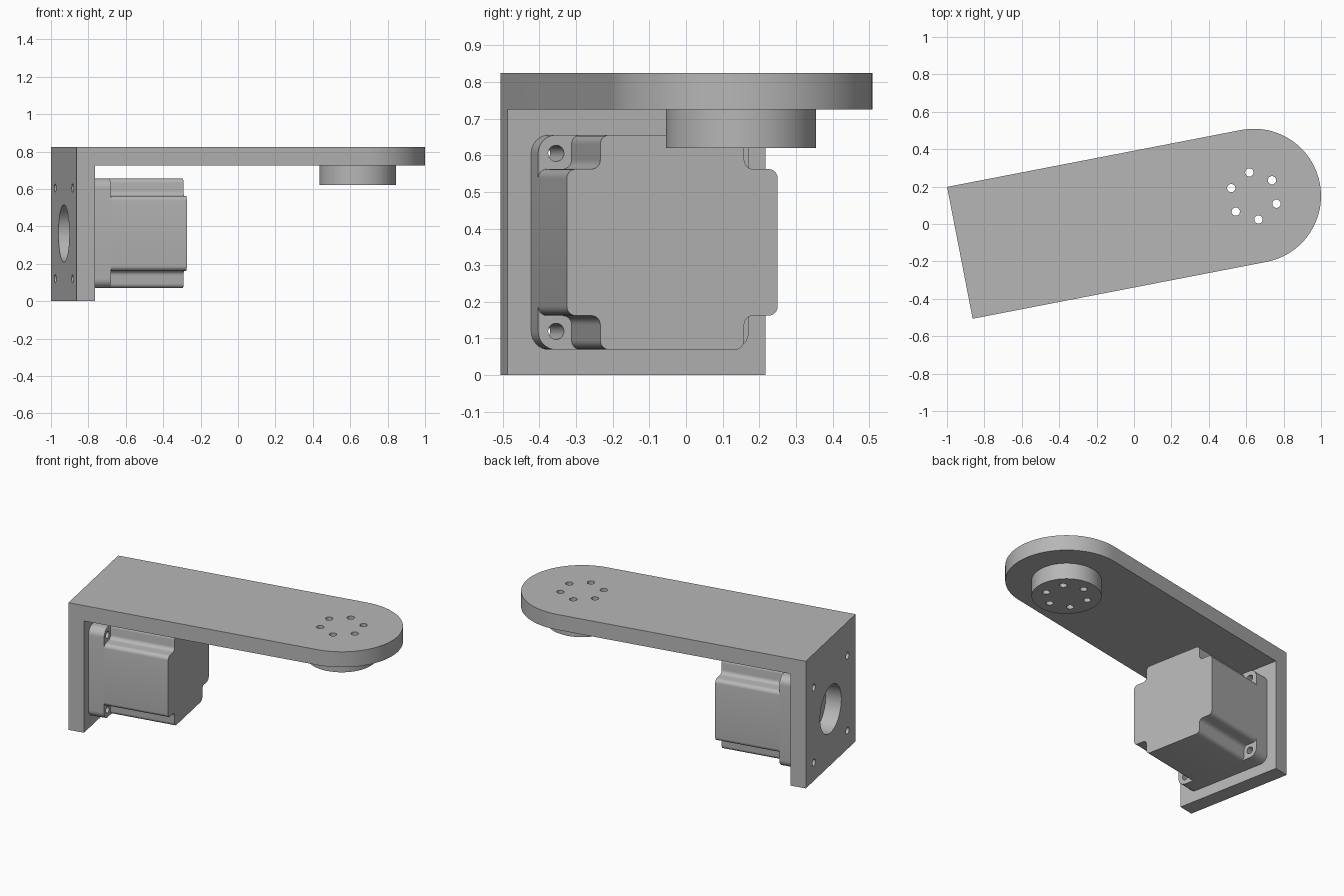
import bpy, bmesh
from math import pi, sin, cos, radians
from mathutils import Matrix, Vector

if "Cube" in bpy.data.objects:
    bpy.data.objects.remove(bpy.data.objects["Cube"])

# Arm frame: x along the arm from its mounting end, y across, z up
PLACE = Matrix.Translation((-0.931, -0.154, 0)) @ Matrix.Rotation(radians(10.95), 4, 'Z')
LENGTH, HALF = 1.601, 0.359          # arm end centre, arm half width
TOP, UNDER, THICK = 0.825, 0.725, 0.1
AXIS_Z = 0.3625                      # motor axis height
BODY, LOBE = 0.293, 0.2              # motor half size, half width between notches
SCREW, SCREW_R = 0.243, 0.022

grey = bpy.data.materials.new("machined_grey")
grey.use_nodes = True
grey.diffuse_color = (0.47, 0.47, 0.47, 1)
grey.node_tree.nodes["Principled BSDF"].inputs["Base Color"].default_value = grey.diffuse_color


def prism(name, outline, start, end, along_arm=False):
    """Extrude an outline upward, or along the arm about the motor axis."""
    bm = bmesh.new()
    rings = []
    for d in (start, end):
        rings.append([bm.verts.new((d, p[0], p[1] + AXIS_Z) if along_arm else (p[0], p[1], d))
                      for p in outline])
    n = len(outline)
    bm.faces.new(rings[0])
    bm.faces.new(rings[1])
    for i in range(n):
        j = (i + 1) % n
        bm.faces.new((rings[0][i], rings[0][j], rings[1][j], rings[1][i]))
    bmesh.ops.recalc_face_normals(bm, faces=bm.faces)
    mesh = bpy.data.meshes.new(name)
    bm.to_mesh(mesh)
    bm.free()
    mesh.materials.append(grey)
    obj = bpy.data.objects.new(name, mesh)
    bpy.context.collection.objects.link(obj)
    obj.matrix_world = PLACE
    return obj


def circle(x, y, r, n=32):
    return [(x + r * cos(2 * pi * i / n), y + r * sin(2 * pi * i / n)) for i in range(n)]


def fillet(corners, r, steps=6):
    """Round every right-angled corner of an outline."""
    out = []
    for i, c in enumerate(corners):
        p = Vector(c)
        a = (Vector(corners[i - 1]) - p).normalized()
        b = (Vector(corners[(i + 1) % len(corners)]) - p).normalized()
        for s in range(steps + 1):
            t = s / steps * pi / 2
            out.append(tuple(p + r * (a + b) - r * (b * cos(t) + a * sin(t))))
    return out


def activate(obj):
    bpy.ops.object.select_all(action='DESELECT')
    obj.select_set(True)
    bpy.context.view_layer.objects.active = obj


def cut(obj, cutter, keep=False):
    cutter.hide_render = True
    mod = obj.modifiers.new("cut", 'BOOLEAN')
    mod.operation, mod.solver, mod.object = 'DIFFERENCE', 'EXACT', cutter
    activate(obj)
    bpy.ops.object.modifier_apply(modifier=mod.name)
    if not keep:
        bpy.data.objects.remove(cutter)


# Bracket: round-ended block hollowed below to leave the arm and mounting plate
arc = [(LENGTH + HALF * cos(t), HALF * sin(t))
       for t in (pi * (i / 48 - 0.5) for i in range(49))]
bracket = prism("bracket_arm", [(0, HALF), (0, -HALF)] + arc, 0, TOP)
cut(bracket, prism("clearance", [(THICK, -1), (3, -1), (3, 1), (THICK, 1)], -1, UNDER))
cut(bracket, prism("bore", circle(0, 0, 0.153, 64), -0.1, 0.15, True))

# Round hub below the arm end
hub = prism("end_hub", circle(LENGTH, 0, 0.205, 80), 0.62, UNDER)

# Motor flange and notched motor body
square = [(BODY, -BODY), (BODY, BODY), (-BODY, BODY), (-BODY, -BODY)]
flange = prism("motor_flange", fillet(square, 0.05, 8), THICK, 0.2, True)
cross = []
for k in range(4):
    turn = Matrix.Rotation(k * pi / 2, 2)
    cross += [tuple(turn @ Vector(p)) for p in ((BODY, LOBE), (LOBE, LOBE), (LOBE, BODY))]
body = prism("motor_body", fillet(cross, 0.025), 0.2, 0.613, True)

# Ring of six holes through arm and hub
for k in range(6):
    a = pi / 2 + k * pi / 3
    hole = prism("hub_hole", circle(LENGTH + 0.128 * cos(a), 0.128 * sin(a), SCREW_R), 0.5, 1)
    cut(bracket, hole, True)
    cut(hub, hole)

# Four screw holes through mounting plate and motor flange
for sy in (-SCREW, SCREW):
    for sz in (-SCREW, SCREW):
        hole = prism("screw_hole", circle(sy, sz, SCREW_R), -0.1, 0.3, True)
        cut(bracket, hole, True)
        cut(flange, hole)

for part in (bracket, hub, flange, body):
    activate(part)
    bpy.ops.object.shade_smooth_by_angle(angle=radians(30))
